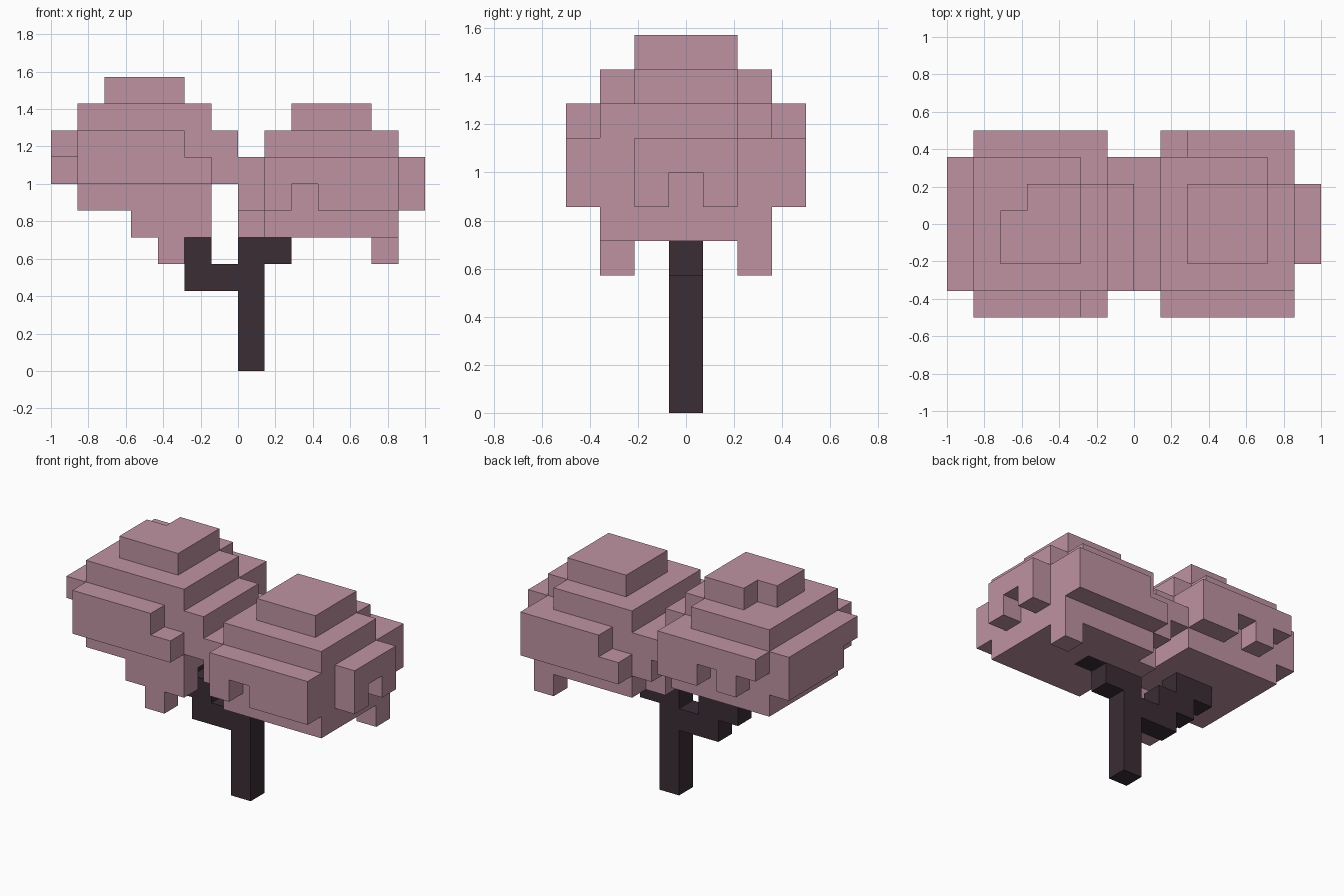
import bpy
import bmesh
from mathutils import Vector

cube = bpy.data.objects.get("Cube")
if cube:
    bpy.data.objects.remove(cube, do_unlink=True)

U = 1 / 7  # edge of one block


def material(name, rgb):
    m = bpy.data.materials.new(name)
    m.use_nodes = True
    col = (*rgb, 1)
    m.diffuse_color = col
    m.node_tree.nodes["Principled BSDF"].inputs["Base Color"].default_value = col
    return m


blossom = material("blossom pink", (0.52, 0.29, 0.365))
bark = material("dark bark", (0.044, 0.026, 0.036))


def box(x, y, z):
    """Block cells in half-open ranges; y rows run from -3 to 3."""
    return {(i, j, k) for i in range(*x) for j in range(*y) for k in range(*z)}


# Trunk with two stepped branches
trunk = (box((0, 1), (0, 1), (0, 5))
         | box((-2, 0), (0, 1), (3, 4))
         | box((-3, -1), (0, 1), (4, 5))
         | box((-4, -2), (0, 1), (5, 6))
         | box((1, 2), (0, 1), (4, 5))
         | box((1, 3), (0, 1), (5, 6)))

# Taller crown: stacked tiers
right_crown = (box((-5, -2), (-1, 2), (10, 11))
               | box((-6, -1), (-2, 3), (6, 10))
               | box((-7, 0), (-2, 3), (7, 9))
               | box((-4, -1), (-2, -1), (5, 6)))
# its front and back slabs, and the hanging tuft
right_crown |= box((-6, -2), (-3, -2), (7, 9)) | box((-2, -1), (-3, -2), (7, 8))
right_crown |= box((-6, -1), (3, 4), (7, 9))
right_crown |= box((-3, -2), (-2, -1), (4, 5))
# bites out of the corners
right_crown -= box((-5, -4), (1, 2), (10, 11)) | box((-2, -1), (2, 3), (9, 10))
right_crown -= box((-1, 0), (2, 3), (8, 9)) | box((-7, -6), (-2, -1), (7, 8))
right_crown -= box((-4, -3), (3, 4), (7, 8)) | box((-6, -5), (3, 4), (7, 8))

# Lower crown: stacked tiers
left_crown = (box((2, 5), (-1, 2), (9, 10))
              | box((1, 6), (-2, 3), (5, 9))
              | box((0, 1), (-2, 3), (6, 8))
              | box((0, 1), (-1, 2), (5, 6)))
# its front, back and side slabs, and the hanging tuft
left_crown |= box((1, 6), (-3, -2), (6, 8))
left_crown |= box((2, 6), (3, 4), (6, 8)) | box((1, 2), (3, 4), (6, 7))
left_crown |= box((6, 7), (-1, 2), (6, 8))
left_crown |= box((5, 6), (2, 3), (4, 5))
# bites
left_crown -= box((5, 6), (2, 3), (8, 9)) | box((2, 3), (-3, -2), (6, 7))
left_crown -= box((6, 7), (0, 1), (6, 7))

solid = trunk | right_crown | left_crown


def skin(name, cells, mat):
    """Mesh only the exposed faces of the cells, then merge flat regions."""
    bm = bmesh.new()
    corners = {}

    def vert(p):
        key = tuple(round(c * 2) for c in p)
        if key not in corners:
            corners[key] = bm.verts.new(p * U)
        return corners[key]

    for cell in sorted(cells):
        centre = Vector(cell) + Vector((0.5, 0, 0.5))
        for axis in range(3):
            for sign in (-1, 1):
                other = list(cell)
                other[axis] += sign
                if tuple(other) in solid:
                    continue
                n, a, b = Vector(), Vector(), Vector()
                n[axis] = sign / 2
                a[(axis + 1) % 3] = 0.5
                b[(axis + 2) % 3] = sign / 2
                c = centre + n
                bm.faces.new([vert(c - a - b), vert(c + a - b),
                              vert(c + a + b), vert(c - a + b)])
    bmesh.ops.dissolve_limit(bm, angle_limit=0.01, verts=bm.verts[:], edges=bm.edges[:])
    mesh = bpy.data.meshes.new(name)
    bm.to_mesh(mesh)
    bm.free()
    mesh.materials.append(mat)
    obj = bpy.data.objects.new(name, mesh)
    bpy.context.collection.objects.link(obj)


skin("trunk", trunk, bark)
skin("right_crown", right_crown - trunk, blossom)
skin("left_crown", left_crown - trunk, blossom)
